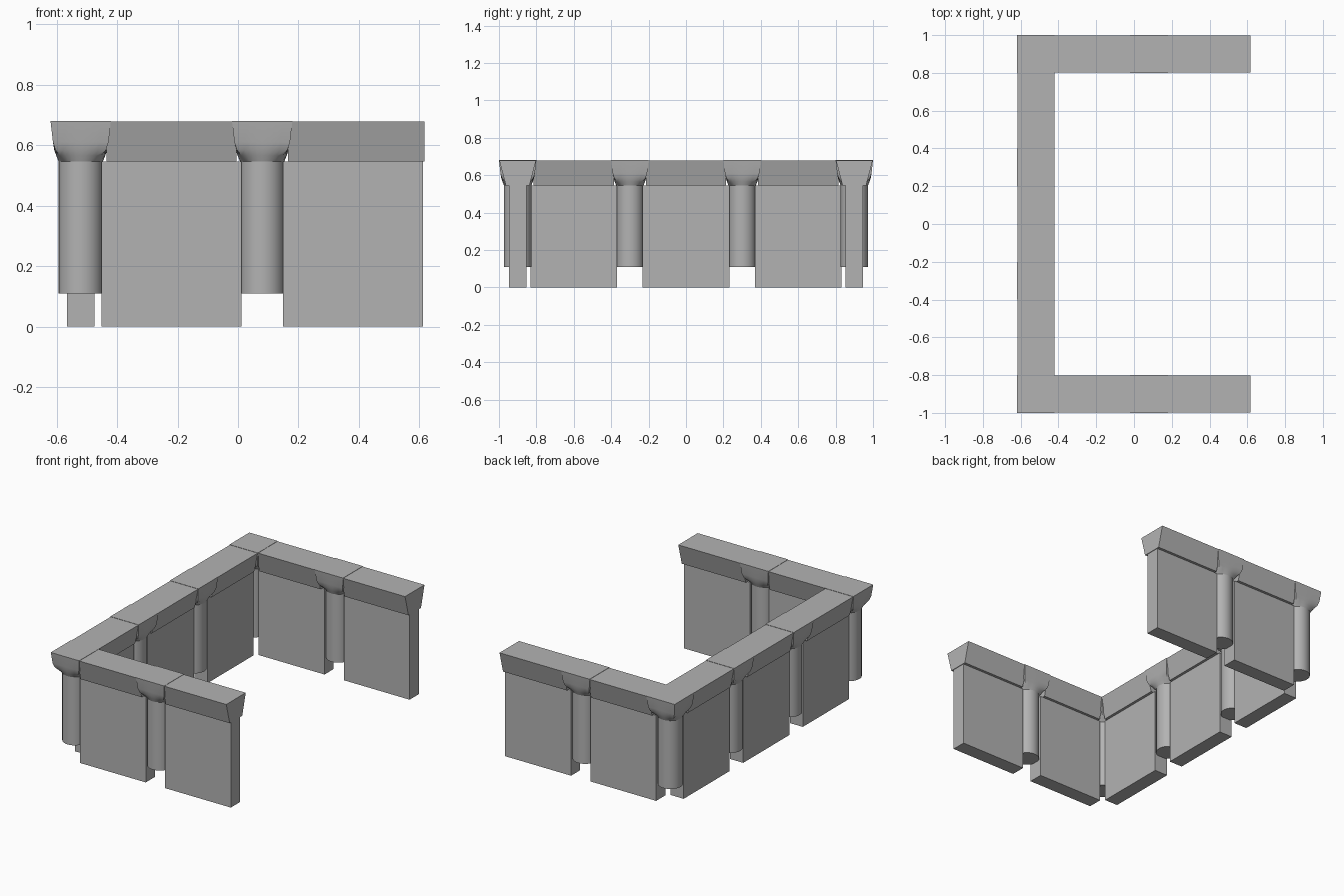
import bpy, bmesh, math

if "Cube" in bpy.data.objects:
    bpy.data.objects.remove(bpy.data.objects["Cube"])

stone = bpy.data.materials.new("grey_stone")
stone.use_nodes = True
grey = (0.45, 0.45, 0.45, 1)
stone.diffuse_color = grey
stone.node_tree.nodes["Principled BSDF"].inputs["Base Color"].default_value = grey

TOP, CAP_Z, COLUMN_Z = 0.68, 0.545, 0.11
RADIUS, HALF = 0.073, 0.1
SIDES = 32


def loft(name, rings, smooth=False):
    """Skin a stack of equal rings and close both ends."""
    bm = bmesh.new()
    loops = [[bm.verts.new(p) for p in ring] for ring in rings]
    n = len(loops[0])
    for a, b in zip(loops, loops[1:]):
        for i in range(n):
            j = (i + 1) % n
            bm.faces.new((a[i], a[j], b[j], b[i]))
    bm.faces.new(loops[0])
    bm.faces.new(loops[-1])
    bmesh.ops.recalc_face_normals(bm, faces=bm.faces)
    mesh = bpy.data.meshes.new(name)
    bm.to_mesh(mesh)
    bm.free()
    mesh.materials.append(stone)
    obj = bpy.data.objects.new(name, mesh)
    bpy.context.collection.objects.link(obj)
    if smooth:
        bpy.ops.object.select_all(action="DESELECT")
        obj.select_set(True)
        bpy.context.view_layer.objects.active = obj
        bpy.ops.object.shade_smooth_by_angle(angle=math.radians(35))
    return obj


def ring(x, y, z, half, square):
    """Ring blended from a circle (0) to a square (1)."""
    pts = []
    for i in range(SIDES):
        a = 2 * math.pi * i / SIDES
        c, s = math.cos(a), math.sin(a)
        k = half * (1 - square + square / max(abs(c), abs(s)))
        pts.append((x + k * c, y + k * s, z))
    return pts


def column(x, y):
    """Round shaft under a capital that flares out to a square top."""
    loft("column_shaft", [ring(x, y, z, RADIUS, 0) for z in (COLUMN_Z, CAP_Z)], True)
    profile = [(CAP_Z, RADIUS, 0), (0.565, 0.081, 0.45), (0.585, 0.088, 0.85),
               (0.61, 0.092, 1), (TOP, HALF, 1)]
    loft("column_capital", [ring(x, y, *p) for p in profile], True)


def wall(start, end, fixed, along_x, open_end=False):
    """Flat panel and tapered coping between two column centres."""
    def section(t, half_low, half_high, low, high):
        pts = [(-half_low, low), (half_low, low), (half_high, high), (-half_high, high)]
        return [(t, fixed + o, z) if along_x else (fixed + o, t, z) for o, z in pts]

    ends = (start + 0.068, end if open_end else end - 0.068)
    loft("wall_panel", [section(t, 0.046, 0.046, 0, CAP_Z) for t in ends])
    ends = (start + 0.085, end + 0.004 if open_end else end - 0.085)
    loft("wall_coping", [section(t, 0.063, 0.098, CAP_Z, TOP - 0.002) for t in ends])


# Side arms
BACK_X, MID_X, END_X = -0.52, 0.08, 0.612
for y in (-0.9, 0.9):
    wall(BACK_X, MID_X, y, True)
    wall(MID_X, END_X, y, True, True)
    column(MID_X, y)

# Long wall
stations = (-0.9, -0.3, 0.3, 0.9)
for y in stations:
    column(BACK_X, y)
for a, b in zip(stations, stations[1:]):
    wall(a, b, BACK_X, False)
